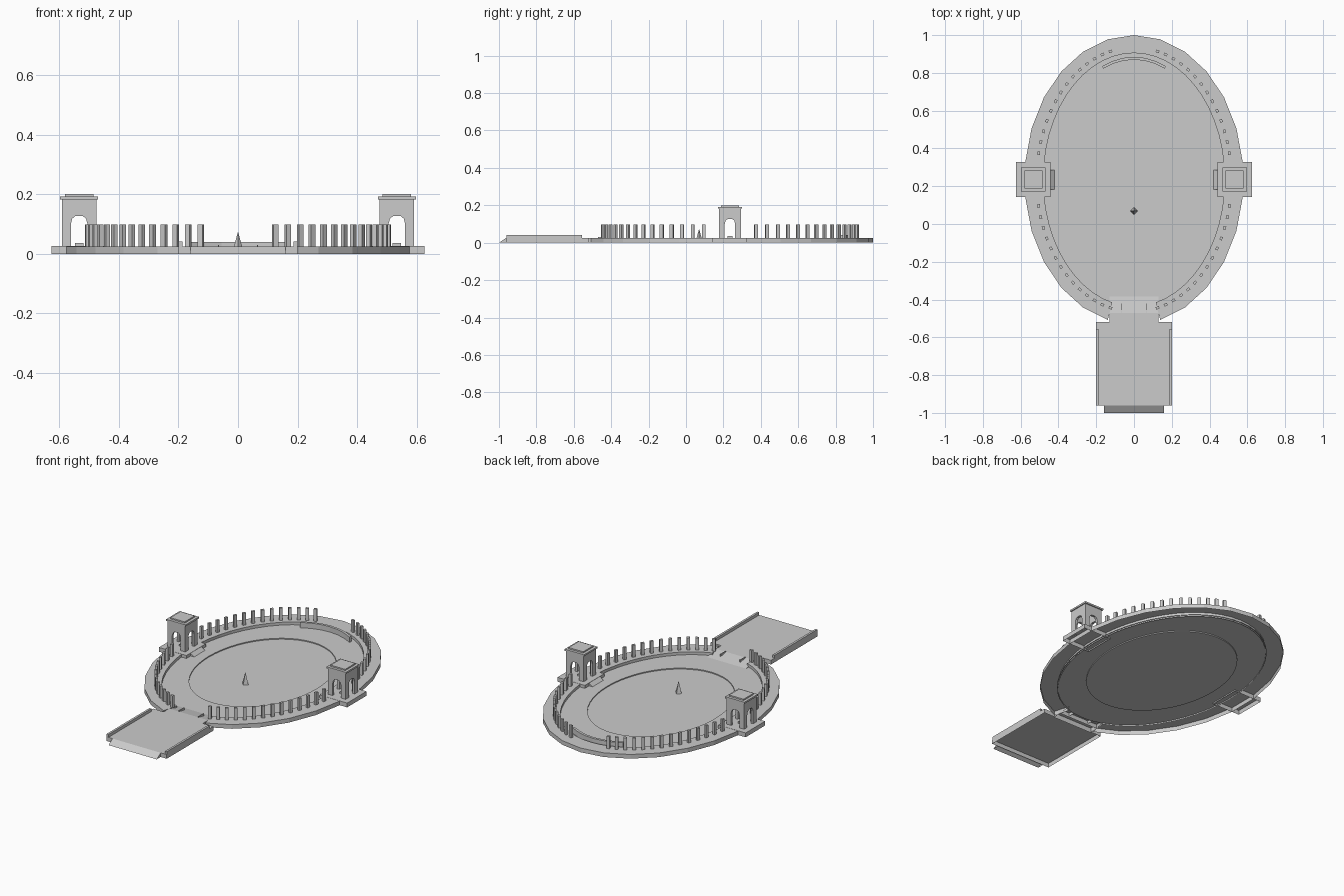
import bpy, bmesh
from math import sin, cos, pi, radians
from mathutils import Matrix, Vector

if "Cube" in bpy.data.objects:
    bpy.data.objects.remove(bpy.data.objects["Cube"])

stone = bpy.data.materials.new("pale_stone")
stone.use_nodes = True
stone.diffuse_color = (0.6, 0.6, 0.6, 1)
stone.node_tree.nodes["Principled BSDF"].inputs["Base Color"].default_value = (0.6, 0.6, 0.6, 1)

CY = 0.235          # centre of the oval
TERRACE = 0.025     # top of the raised walk
FLOOR = 0.008       # top of the sunken plaza


def add(name, bm):
    mesh = bpy.data.meshes.new(name)
    bmesh.ops.recalc_face_normals(bm, faces=bm.faces)
    bm.to_mesh(mesh)
    bm.free()
    mesh.materials.append(stone)
    obj = bpy.data.objects.new(name, mesh)
    bpy.context.collection.objects.link(obj)
    return obj


def prism(bm, outline, z0, z1, matrix=Matrix(), bottom=False):
    low = [bm.verts.new(matrix @ Vector((x, y, z0))) for x, y in outline]
    top = [bm.verts.new(matrix @ Vector((x, y, z1))) for x, y in outline]
    bm.faces.new(top)
    if bottom:
        bm.faces.new(low[::-1])
    n = len(outline)
    for i in range(n):
        j = (i + 1) % n
        bm.faces.new((low[i], low[j], top[j], top[i]))


def rect(x0, x1, y0, y1):
    return [(x0, y0), (x1, y0), (x1, y1), (x0, y1)]


def shell(name, outline, z0, z1, bottom=False):
    bm = bmesh.new()
    prism(bm, outline, z0, z1, bottom=bottom)
    return add(name, bm)


def oval(a, b, angle):
    # angle runs from the back of the oval
    return (a * sin(angle), CY + b * cos(angle))


def arc(a, b, half, n):
    return [oval(a, b, half * (2 * i / n - 1)) for i in range(n + 1)]


# raised oval walk, open at the front
gap = 2 * pi * 12 / 26
shell("oval_terrace", arc(0.58, 0.765, gap, 24) + arc(0.48, 0.67, gap, 48)[::-1], 0, TERRACE)

# sunken plaza with a shallow pool
bm = bmesh.new()
loops = []
for a, b, z in ((0.485, 0.675, FLOOR), (0.36, 0.475, FLOOR), (0.36, 0.475, 0.002)):
    loops.append([bm.verts.new((*oval(a, b, 2 * pi * i / 52), z)) for i in range(52)])
for outer, inner in zip(loops, loops[1:]):
    for i in range(52):
        j = (i + 1) % 52
        bm.faces.new((outer[i], inner[i], inner[j], outer[j]))
bm.faces.new(loops[-1])
plaza = add("plaza_and_pool", bm)
if plaza.data.polygons[-1].normal.z < 0:
    plaza.data.flip_normals()

# curved wall at the back
shell("curved_wall", arc(0.44, 0.65, 0.39, 6) + arc(0.43, 0.635, 0.39, 6)[::-1], FLOOR, 0.04)

# pillars, fourteen in each quarter
bm = bmesh.new()
for sx in (-1, 1):
    for sy in (-1, 1):
        for i in range(14):
            t = radians(14 + 4.96 * i)
            x, y = 0.515 * sin(t), 0.70 * cos(t)
            turn = Vector((0.70 * sin(t) * sx, 0.515 * cos(t) * sy)).angle_signed(Vector((0, 1)))
            place = Matrix.Translation((sx * x, CY + sy * y, 0)) @ Matrix.Rotation(turn, 4, 'Z')
            prism(bm, rect(-0.009, 0.009, -0.007, 0.007), TERRACE, 0.098, place)
add("pillars", bm)

# pavilions on both sides
W, O = 0.058, 0.028
arch = [(-W, TERRACE), (-O, TERRACE), (-O, 0.1), (-0.023, 0.118), (-0.012, 0.127),
        (0.012, 0.127), (0.023, 0.118), (O, 0.1), (O, TERRACE), (W, TERRACE), (W, 0.182), (-W, 0.182)]
upright = Matrix.Rotation(pi / 2, 4, 'X')
for side, s in (("left", 1), ("right", -1)):
    cx = s * 0.533
    bm = bmesh.new()
    for k in range(4):
        place = Matrix.Translation((cx, CY, 0)) @ Matrix.Rotation(k * pi / 2, 4, 'Z') @ upright
        prism(bm, arch, W - 0.014, W, place, True)
    add(side + "_pavilion_walls", bm)
    for part, h, z0, z1 in (("cornice", 0.064, 0.182, 0.192), ("roof", 0.048, 0.192, 0.2)):
        shell(side + "_pavilion_" + part, rect(cx - h, cx + h, CY - h, CY + h), z0, z1, True)
    shell(side + "_pavilion_medallion", rect(cx - 0.014, cx + 0.014, CY - 0.014, CY + 0.014),
          TERRACE, 0.036)
    x0, x1 = sorted((s * 0.443, s * 0.625))
    shell(side + "_pavilion_base", rect(x0, x1, CY - 0.092, CY + 0.092), 0, TERRACE + 0.001)
    # short slope down to the plaza
    bm = bmesh.new()
    slope = [(s * 0.443, FLOOR), (s * 0.443, TERRACE), (s * 0.42, FLOOR)]
    prism(bm, slope, -0.052, 0.052, Matrix.Translation((0, CY, 0)) @ upright, True)
    add(side + "_pavilion_slope", bm)

# entrance platform, side rails and slopes
shell("entrance_platform", rect(-0.2, 0.2, -0.962, -0.52), 0, TERRACE)
for side, s in (("left", 1), ("right", -1)):
    x0, x1 = sorted((s * 0.187, s * 0.2))
    shell(side + "_rail", rect(x0, x1, -0.96, -0.555), TERRACE, 0.042)
    x0, x1 = sorted((s * 0.063, s * 0.067))
    shell(side + "_stair_curb", rect(x0, x1, -0.47, -0.42), FLOOR, 0.03)


def incline(name, half, y0, z0, y1, z1):
    bm = bmesh.new()
    bm.faces.new([bm.verts.new(p) for p in
                  ((-half, y0, z0), (half, y0, z0), (half, y1, z1), (-half, y1, z1))])
    for x in (-half, half):
        top_y = y0 if z0 > z1 else y1
        bm.faces.new([bm.verts.new(p) for p in ((x, y0, z0), (x, y1, z1), (x, top_y, 0))])
    obj = add(name, bm)
    if obj.data.polygons[0].normal.z < 0:
        obj.data.flip_normals()


incline("front_slope", 0.16, -1.0, 0.0, -0.962, TERRACE)
incline("plaza_slope", 0.13, -0.47, TERRACE, -0.385, FLOOR)
shell("entrance_link", rect(-0.13, 0.13, -0.525, -0.47), 0, TERRACE)

# four-sided spire in the pool
bm = bmesh.new()
bmesh.ops.create_cone(bm, cap_ends=False, segments=4, radius1=0.02, radius2=0, depth=0.072,
                      matrix=Matrix.Translation((0, 0.07, 0.038)))
add("pool_spire", bm)
